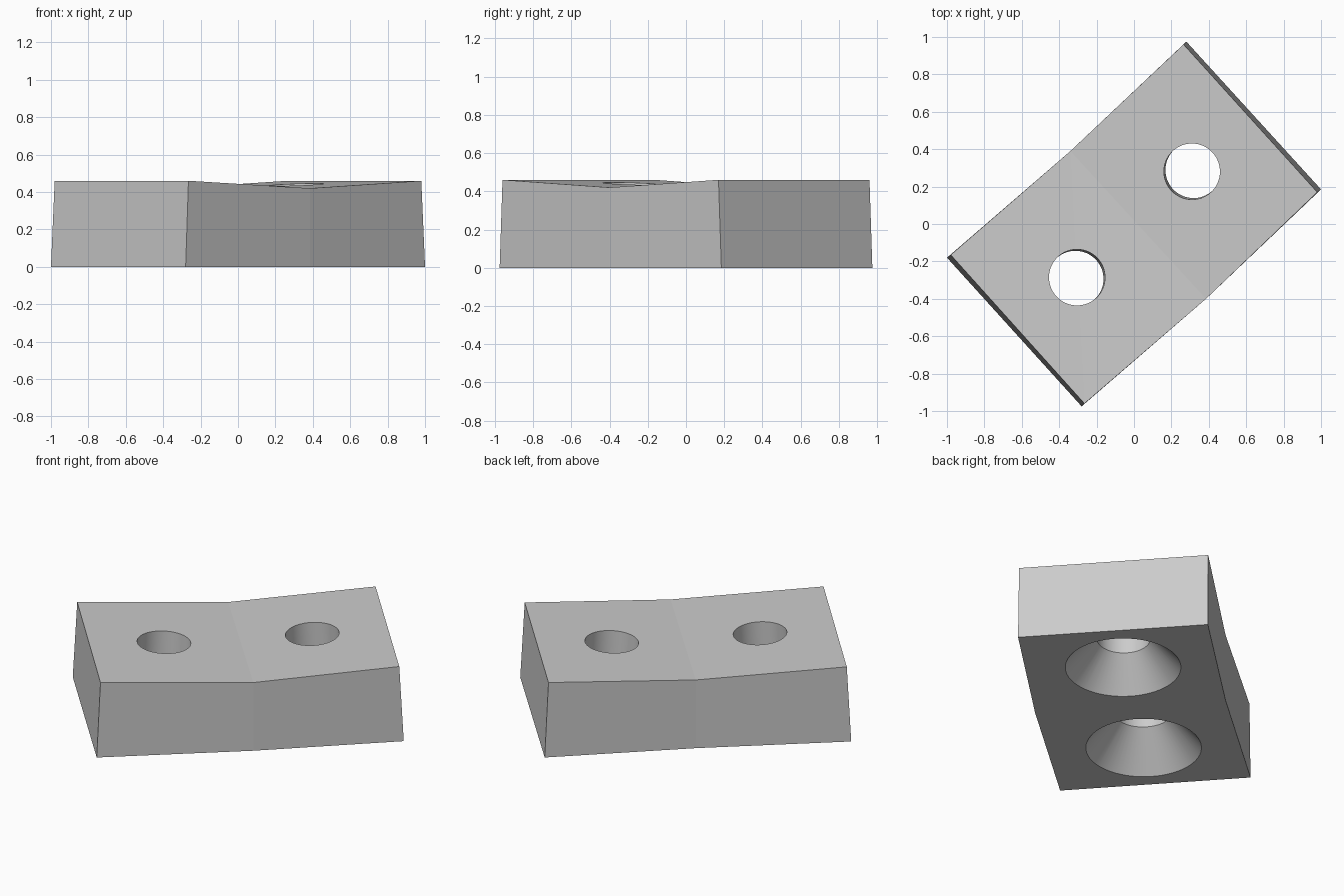
import bpy, bmesh, math
from mathutils import Vector

cube = bpy.data.objects.get("Cube")
if cube:
    bpy.data.objects.remove(cube, do_unlink=True)

mat = bpy.data.materials.new("light_grey")
mat.use_nodes = True
GREY = (0.6, 0.6, 0.6, 1)
mat.diffuse_color = GREY
mat.node_tree.nodes["Principled BSDF"].inputs["Base Color"].default_value = GREY


def add_object(name, bm):
    bmesh.ops.recalc_face_normals(bm, faces=bm.faces)
    mesh = bpy.data.meshes.new(name)
    bm.to_mesh(mesh)
    bm.free()
    mesh.materials.append(mat)
    obj = bpy.data.objects.new(name, mesh)
    bpy.context.collection.objects.link(obj)
    return obj


# Block: three cross-section rings, the middle one sideways and lower on top
def section(bm, bottom, top):
    return [bm.verts.new(p) for p in (*bottom, *reversed(top))]


bm = bmesh.new()
rings = [
    section(bm, [(-1, -.18, 0), (-.28, -.975, 0)], [(-.98, -.165, .46), (-.265, -.96, .46)]),
    section(bm, [(-.34, .39, 0), (.385, -.4, 0)], [(-.34, .39, .42), (.385, -.4, .42)]),
    section(bm, [(.28, .975, 0), (1, .185, 0)], [(.265, .96, .46), (.98, .17, .46)]),
]
for a, b in zip(rings, rings[1:]):
    for i in range(4):
        j = (i + 1) % 4
        bm.faces.new((a[i], a[j], b[j], b[i]))
bm.faces.new(rings[0])
bm.faces.new(rings[-1])
block = add_object("block", bm)

# Countersunk holes: lathed cutters, each leaning square to its half of the top
PROFILE = [(.34, -.02), (.15, .2), (.15, .6)]
SIDES = 64


def hole_cutter(name, base, lean):
    bm = bmesh.new()
    loops = [[bm.verts.new((r * math.cos(t), r * math.sin(t), z))
              for t in (math.tau * k / SIDES for k in range(SIDES))]
             for r, z in PROFILE]
    for a, b in zip(loops, loops[1:]):
        for i in range(SIDES):
            j = (i + 1) % SIDES
            bm.faces.new((a[i], a[j], b[j], b[i]))
    bm.faces.new(loops[0])
    bm.faces.new(loops[-1])
    cutter = add_object(name, bm)
    cutter.location = base
    cutter.rotation_euler = Vector(lean).to_track_quat("Z", "Y").to_euler()
    cutter.hide_render = True
    cutter.hide_set(True)
    cut = block.modifiers.new(name, "BOOLEAN")
    cut.operation = "DIFFERENCE"
    cut.solver = "EXACT"
    cut.object = cutter
    return cutter


cutters = [
    hole_cutter("hole_cutter_back", (.325, .295, 0), (-.035, -.033, 1)),
    hole_cutter("hole_cutter_front", (-.32, -.3, 0), (.035, .033, 1)),
]

# Bake the cuts, then drop the cutters
bpy.context.view_layer.update()
graph = bpy.context.evaluated_depsgraph_get()
cut_mesh = bpy.data.meshes.new_from_object(block.evaluated_get(graph))
block.modifiers.clear()
block.data = cut_mesh
for cutter in cutters:
    bpy.data.objects.remove(cutter, do_unlink=True)

bpy.ops.object.select_all(action="DESELECT")
block.select_set(True)
bpy.context.view_layer.objects.active = block
bpy.ops.object.shade_smooth_by_angle(angle=math.radians(20))
for poly in block.data.polygons:
    if poly.area > .2:
        poly.use_smooth = False
